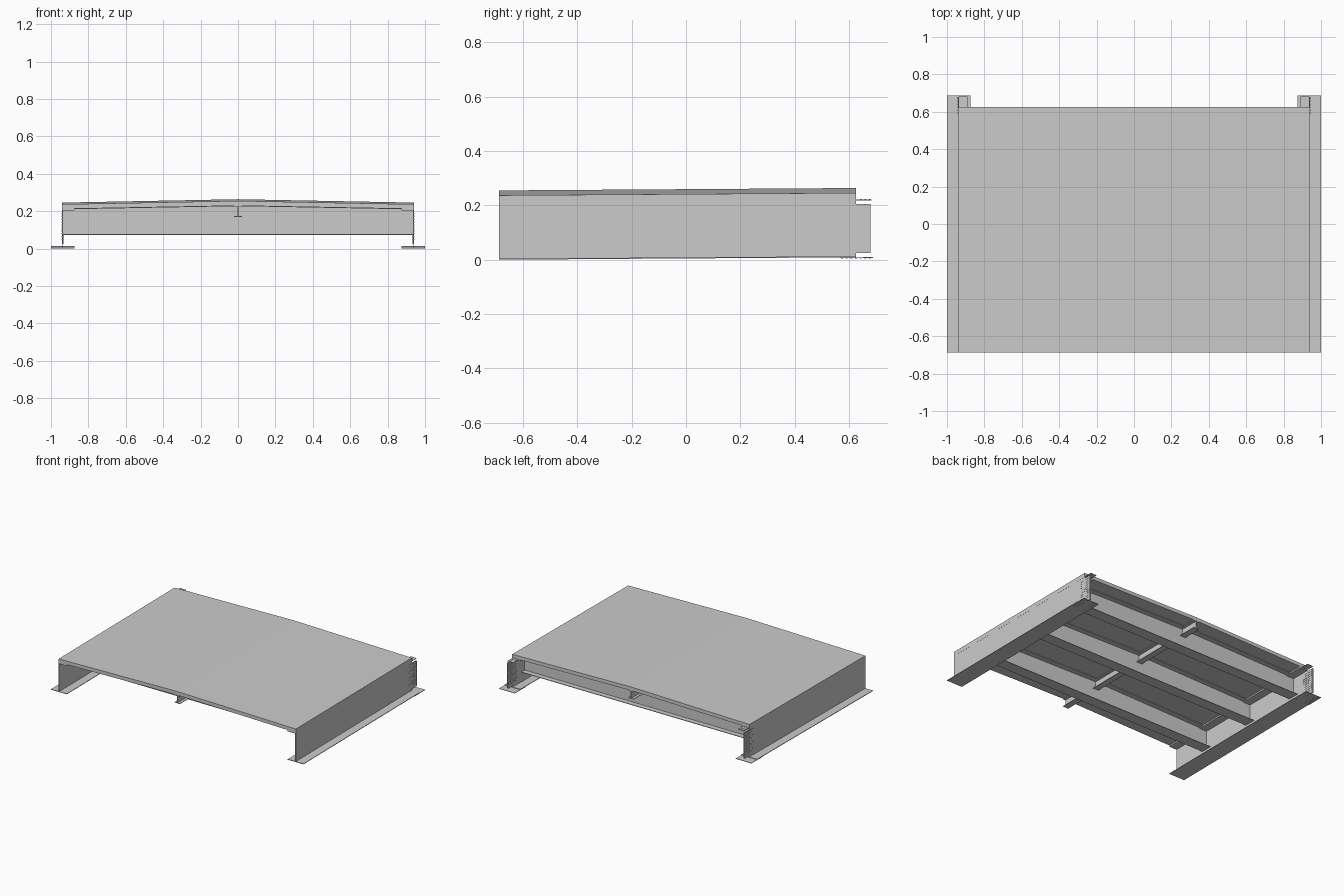
import bpy, bmesh, math
from mathutils import Matrix

if "Cube" in bpy.data.objects:
    bpy.data.objects.remove(bpy.data.objects["Cube"])

SLOPE = 0.0068          # the whole span rises gently towards the back
FRONT, BACK = -0.688, 0.625


def finish(name, bm):
    # apply the longitudinal grade, then link the object
    for v in bm.verts:
        v.co.z += SLOPE * (v.co.y + 0.688)
    bmesh.ops.recalc_face_normals(bm, faces=bm.faces)
    me = bpy.data.meshes.new(name)
    bm.to_mesh(me)
    bm.free()
    ob = bpy.data.objects.new(name, me)
    bpy.context.collection.objects.link(ob)
    return ob


def add_box(bm, x0, x1, y0, y1, z0, z1):
    m = Matrix.Translation(((x0 + x1) / 2, (y0 + y1) / 2, (z0 + z1) / 2))
    m = m @ Matrix.Diagonal((x1 - x0, y1 - y0, z1 - z0, 1))
    bmesh.ops.create_cube(bm, size=1, matrix=m)


def add_prism(bm, pts, y0, y1):
    # extrude an x-z profile along y
    f = bm.faces.new([bm.verts.new((x, y0, z)) for x, z in pts])
    r = bmesh.ops.extrude_face_region(bm, geom=[f])
    vs = [g for g in r['geom'] if isinstance(g, bmesh.types.BMVert)]
    bmesh.ops.translate(bm, verts=vs, vec=(0, y1 - y0, 0))


def add_bolt(bm, loc, axis):
    rot = Matrix.Rotation(math.pi / 2, 4, 'Y') if axis == 'X' else Matrix()
    bmesh.ops.create_cone(bm, cap_ends=True, segments=6, radius1=0.003, radius2=0.003,
                          depth=0.003, matrix=Matrix.Translation(loc) @ rot)


# crowned deck slab with thicker edges over the girders
half = [(0.94, 0.237), (0.94, 0.206), (0.875, 0.206), (0.875, 0.213)]
bm = bmesh.new()
add_prism(bm, [(0, 0.255)] + half + [(0, 0.229)] + [(-x, z) for x, z in reversed(half)],
          FRONT, BACK)
finish("deck_slab", bm)

# main girders with splice plates and bolts at the back end
for side, s in (("right", 1), ("left", -1)):
    def box(bm, x0, x1, *r):
        add_box(bm, min(s * x0, s * x1), max(s * x0, s * x1), *r)

    bm = bmesh.new()
    box(bm, 0.935, 0.9395, FRONT, BACK, 0.004, 0.208)
    box(bm, 0.875, 1.0, FRONT, BACK, 0.0, 0.004)
    box(bm, 0.875, 0.9395, FRONT, BACK, 0.203, 0.207)
    finish(side + "_girder", bm)

    bm = bmesh.new()
    box(bm, 0.9395, 0.9415, 0.585, 0.68, 0.015, 0.196)
    box(bm, 0.933, 0.935, 0.585, 0.68, 0.015, 0.196)
    box(bm, 0.875, 1.0, 0.565, 0.688, -0.003, 0.0)
    box(bm, 0.89, 0.937, 0.565, 0.683, 0.209, 0.212)
    finish(side + "_splice_plates", bm)

    bm = bmesh.new()
    for i in range(6):
        y = 0.592 + 0.016 * i
        for j in range(10):
            for x in (0.942, 0.932):
                add_bolt(bm, (s * x, y, 0.04 + 0.0155 * j), 'X')
    for i in range(7):
        y = 0.575 + 0.017 * i
        for x in (0.89, 0.91, 0.965, 0.985):
            add_bolt(bm, (s * x, y, -0.0035), 'Z')
        if y > 0.63:
            for x in (0.9, 0.915, 0.928):
                add_bolt(bm, (s * x, y, 0.2125), 'Z')
    finish(side + "_splice_bolts", bm)

# three crossbeams following the deck crown
for n, y in enumerate((-0.387, 0.05, 0.487)):
    bm = bmesh.new()
    add_prism(bm, [(-0.936, 0.074), (0.936, 0.074), (0.936, 0.206), (0.875, 0.212),
                   (0, 0.229), (-0.875, 0.212), (-0.936, 0.206)], y - 0.003, y + 0.003)
    add_box(bm, -0.935, 0.935, y - 0.04, y + 0.04, 0.071, 0.075)
    add_prism(bm, [(-0.875, 0.209), (0, 0.225), (0.875, 0.209),
                   (0.875, 0.213), (0, 0.229), (-0.875, 0.213)], y - 0.04, y + 0.04)
    finish("crossbeam_%d" % (n + 1), bm)

# central stringer running the full length
bm = bmesh.new()
add_box(bm, -0.002, 0.002, FRONT, BACK, 0.172, 0.227)
add_box(bm, -0.022, 0.022, FRONT, BACK, 0.17, 0.173)
add_box(bm, -0.022, 0.022, FRONT, BACK, 0.224, 0.2285)
finish("center_stringer", bm)
